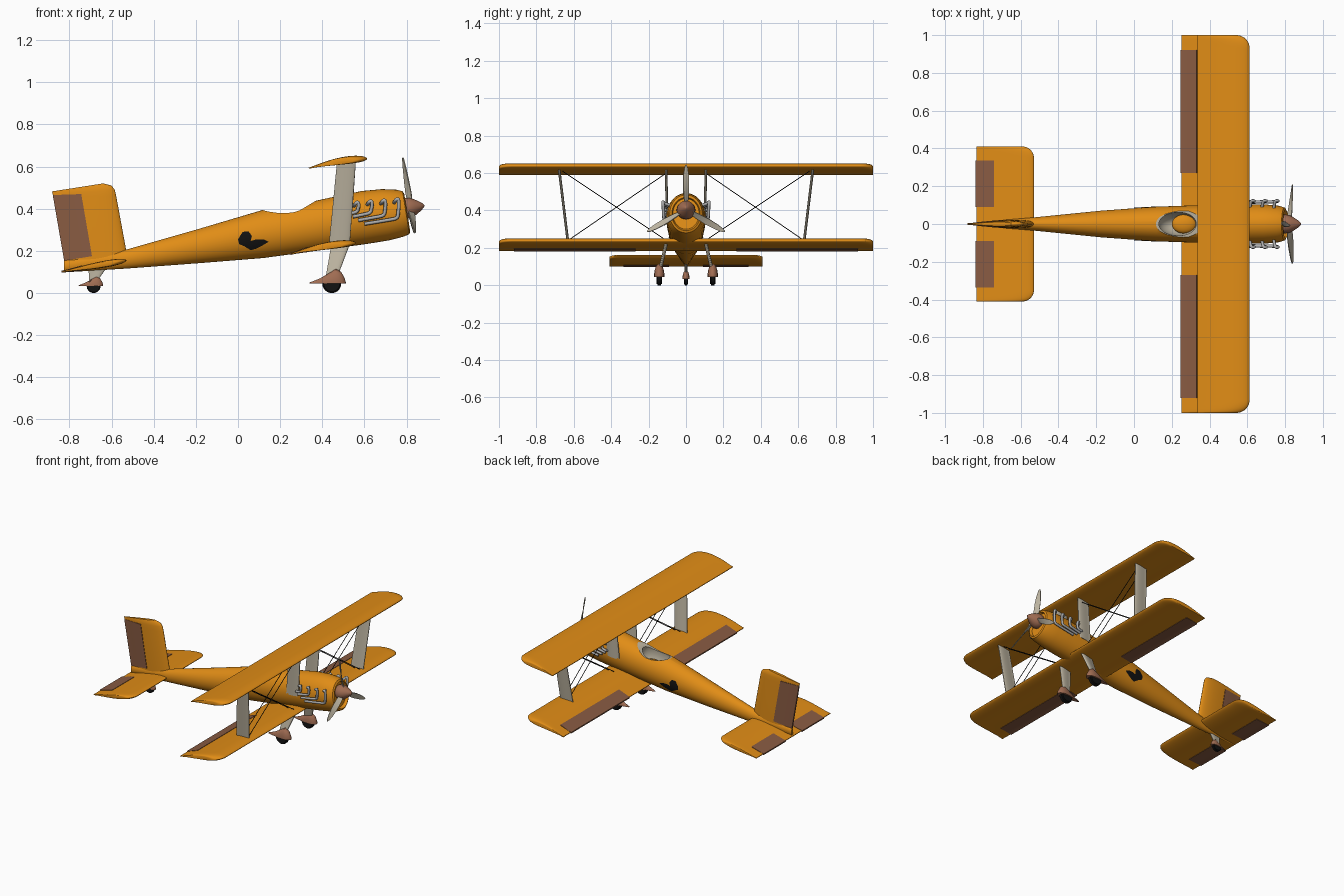
import bpy, bmesh, math
from mathutils import Vector as V, Matrix

if "Cube" in bpy.data.objects:
    bpy.data.objects.remove(bpy.data.objects["Cube"])


def paint(name, r, g, b):
    m = bpy.data.materials.new(name)
    m.diffuse_color = (r, g, b, 1)
    m.use_nodes = True
    m.node_tree.nodes["Principled BSDF"].inputs["Base Color"].default_value = m.diffuse_color
    return m


ORANGE = paint("orange", .75, .265, .008)
BROWN = paint("light_brown", .35, .15, .085)
DARK = paint("control_brown", .25, .105, .055)
BEIGE = paint("beige", .50, .45, .35)
STEEL = paint("steel", .42, .42, .42)
BLACK = paint("black", .006, .006, .006)
TILT = math.radians(9)


def finish(name, bm, mats, angle=40):
    bmesh.ops.recalc_face_normals(bm, faces=bm.faces)
    me = bpy.data.meshes.new(name)
    bm.to_mesh(me)
    bm.free()
    ob = bpy.data.objects.new(name, me)
    bpy.context.collection.objects.link(ob)
    for m in mats:
        me.materials.append(m)
    smooth(ob, angle)
    return ob


def smooth(ob, angle=40):
    bpy.ops.object.select_all(action='DESELECT')
    ob.select_set(True)
    bpy.context.view_layer.objects.active = ob
    bpy.ops.object.shade_smooth_by_angle(angle=math.radians(angle))


def skin(name, rings, mats, angle=40):
    """Join closed rings of points into a capped tube."""
    bm = bmesh.new()
    vs = [[bm.verts.new(p) for p in r] for r in rings]
    n = len(vs[0])
    for a, b in zip(vs, vs[1:]):
        for i in range(n):
            bm.faces.new((a[i], a[(i + 1) % n], b[(i + 1) % n], b[i]))
    bm.faces.new(vs[0])
    bm.faces.new(vs[-1])
    return finish(name, bm, mats, angle)


def loft(name, stations, mats, y=0, half=False, n=40):
    """Elliptic (or half-elliptic) body along x: (x, top, bottom, half width, lean)."""
    rings = []
    for x, zt, zb, w, *lean in stations:
        c, h = (zb, zt - zb) if half else ((zt + zb) / 2, (zt - zb) / 2)
        k = lean[0] if lean else 0
        span = math.pi / (n - 1) if half else math.tau / n
        rings.append([(x - k * h * math.sin(i * span), y + w * math.cos(i * span),
                       c + h * math.sin(i * span)) for i in range(n)])
    return skin(name, rings, mats)


def foil(name, sections, mat, camber=0, t0=0, t1=1, pad=0, n=14):
    """Aerofoil body through (leading point, trailing point, thickness) sections."""
    mid = lambda s: V(s[0]) + V(s[1])
    span = mid(sections[-1]) - mid(sections[0])
    rings = []
    for le, te, th in sections:
        le, ch = V(le), V(te) - V(le)
        nm = span.cross(ch).normalized()
        if nm.z < -1e-6:
            nm = -nm
        top, bot = [], []
        for i in range(n + 1):
            u = i / n
            t = t0 + (t1 - t0) * (u * u if t0 == 0 else u)
            s = min(t, 1)
            h = 5 * (.2969 * s**.5 - .126 * s - .3516 * s**2 + .2843 * s**3 - .1015 * s**4)
            h = max(h * th, .0025) + pad if i else (h * th + pad if t0 else 0.001)
            c = camber * th * 4 * s * (1 - s)
            top.append(le + ch * t + nm * (c + h))
            bot.append(le + ch * t + nm * (c - h))
        rings.append(top + bot[::-1])
    return skin(name, rings, [mat])


# fuselage
BODY = [(-.825, .155, .098, .010), (-.53, .206, .116, .035), (-.18, .306, .142, .07),
        (.12, .395, .166, .092), (.37, .438, .2, .1), (.48, .462, .215, .104),
        (.6, .484, .233, .105, .1), (.7, .493, .25, .103, .14), (.77, .49, .268, .096, .16),
        (.797, .483, .28, .087, .16), (.803, .47, .292, .076, .16),
        (.785, .463, .3, .07, .16)]
body = loft("fuselage", BODY, [ORANGE, BEIGE])


def cut(ob, cutter):
    for p in cutter.data.polygons:
        p.material_index = 1
    mod = ob.modifiers.new("cut", 'BOOLEAN')
    mod.object, mod.operation, mod.solver = cutter, 'DIFFERENCE', 'EXACT'
    bpy.context.view_layer.objects.active = ob
    bpy.ops.object.modifier_apply(modifier="cut")
    bpy.data.objects.remove(cutter)


# cockpit: saddle-shaped rim, then a hollow
saddle = [(.112, .395), (.14, .387), (.18, .381), (.22, .379), (.26, .382), (.29, .391),
          (.32, .408), (.37, .438), (.37, .6), (.11, .6)]
cut(body, skin("saddle_cutter", [[(x, s * .2, z) for x, z in saddle] for s in (-1, 1)],
               [ORANGE, BEIGE]))
bm = bmesh.new()
bmesh.ops.create_uvsphere(bm, u_segments=32, v_segments=16, radius=1, matrix=Matrix.Translation(
    (.235, 0, .37)) @ Matrix.Diagonal((.105, .062, .1, 1)))
cut(body, finish("hollow_cutter", bm, [ORANGE, BEIGE]))
smooth(body, 35)
bm = bmesh.new()
bmesh.ops.create_uvsphere(bm, u_segments=24, v_segments=12, radius=1, matrix=Matrix.Translation(
    (.265, 0, .315)) @ Matrix.Diagonal((.065, .05, .025, 1)))
finish("seat", bm, [ORANGE])


# wings and tailplane, front corners rounded
def wing_sections(le, te, half, th, r):
    tip = []
    for i in range(9):
        a = i / 8 * math.pi / 2
        f = r * (1 - math.cos(a))
        k = f / (le[0] - te[0])
        tip.append((half - r + r * math.sin(a), (le[0] - f, le[1] + (te[1] - le[1]) * k),
                    th * (1 - .35 * (i / 8)**3)))
    sec = lambda y, l, t: ((l[0], y, l[1]), (te[0], y, te[1]), t)
    return [sec(-y, l, t) for y, l, t in reversed(tip)] + [sec(y, l, t) for y, l, t in tip]


UP = ((.612, .638), (.336, .592))
LOW = ((.56, .238), (.252, .186))
TAIL = ((-.53, .155), (-.833, .102))
foil("upper_wing", wing_sections(*UP, 1, .036, .07), ORANGE, .25)
foil("lower_wing", wing_sections(*LOW, 1, .036, .07), ORANGE, .25)
foil("tailplane", wing_sections(*TAIL, .41, .032, .06), ORANGE)


def flap(name, edge, y0, y1, th, camber, t0):
    (lx, lz), (tx, tz) = edge
    foil(name, [((lx, y, lz), (tx, y, tz), th) for y in sorted((y0, y1))], DARK, camber,
         t0, 1.015, .0025, 6)


for s, side in ((-1, "right"), (1, "left")):
    flap(side + "_aileron", LOW, s * .27, s * .92, .036, .25, .73)
    flap(side + "_elevator", TAIL, s * .09, s * .335, .032, 0, .69)

# fin and rudder
foil("fin", [((-.525, 0, .15), (-.82, 0, .115), .045), ((-.53, 0, .2), (-.824, 0, .155), .045),
             ((-.578, 0, .46), (-.874, 0, .45), .036), ((-.585, 0, .49), (-.879, 0, .467), .034),
             ((-.6, 0, .51), (-.881, 0, .475), .03), ((-.64, 0, .52), (-.883, 0, .482), .02)],
     ORANGE)
foil("rudder", [((-.535, 0, .2), (-.822, 0, .154), .045),
                ((-.582, 0, .475), (-.876, 0, .465), .036)], DARK, 0, .55, 1.01, .003, 6)


# bracing wires and exhaust pipes
def tube(name, pts, r, mat):
    cu = bpy.data.curves.new(name, 'CURVE')
    cu.dimensions, cu.bevel_depth, cu.bevel_resolution, cu.use_fill_caps = '3D', r, 2, True
    sp = cu.splines.new('NURBS')
    sp.points.add(len(pts) - 1)
    for p, co in zip(sp.points, pts):
        p.co = (*co, 1)
    sp.order_u, sp.use_endpoint_u, sp.resolution_u = min(3, len(pts)), True, 5
    cu.materials.append(mat)
    ob = bpy.data.objects.new(name, cu)
    bpy.context.collection.objects.link(ob)
    bpy.ops.object.select_all(action='DESELECT')
    ob.select_set(True)
    bpy.context.view_layer.objects.active = ob
    bpy.ops.object.convert(target='MESH')
    smooth(bpy.context.object, 50)


PIPES = [(.57, .422, .39, .53, .383), (.633, .428, .385, .545, .362),
         (.697, .432, .373, .57, .345), (.76, .438, .36, .60, .328)]
for s, side in ((-1, "right"), (1, "left")):
    # wing struts
    foil(side + "_outer_strut", [((.53, s * .63, .225), (.43, s * .63, .215), .014),
                                 ((.56, s * .68, .635), (.47, s * .68, .625), .014)], BEIGE)
    foil(side + "_inner_strut", [((.54, s * .1, .34), (.445, s * .1, .33), .014),
                                 ((.56, s * .107, .635), (.47, s * .107, .625), .014)], BEIGE)
    for x in (.475, .515):
        tube(side + "_wire_rising", [(x, s * .12, .25), (x + .01, s * .66, .61)], .0022, BLACK)
        tube(side + "_wire_falling", [(x, s * .63, .24), (x + .01, s * .105, .6)], .0022, BLACK)
    for x, z, low, ex, ez in PIPES:
        tube(side + "_exhaust_pipe", [(x - .02, s * .085, z - .01), (x - .015, s * .122, z),
             (x, s * .124, z + .012), (x + .004, s * .122, z - .01), (x, s * .12, low + .015),
             (x - .004, s * .118, low - .005), (x - .035, s * .117, low - .012),
             (ex, s * .115, ez)], .0085, STEEL)

# undercarriage: spats, wheels, legs
SPAT = [(-.105, .005, .004), (-.055, .025, .016), (-.015, .048, .025), (.02, .07, .028),
        (.045, .055, .025), (.06, .028, .015), (.067, .005, .004)]


def wheel(name, x, y, r, k):
    loft(name + "_spat", [(x + a * k, r + h * k, r, w * k) for a, h, w in SPAT], [BROWN], y,
         True, 20)
    bm = bmesh.new()
    bmesh.ops.create_cone(bm, cap_ends=True, segments=32, radius1=r, radius2=r, depth=.032 * k,
                          matrix=Matrix.Translation((x, y, r)) @ Matrix.Rotation(math.pi / 2, 4, 'X'))
    rim = [e for e in bm.edges if len({round(v.co.y, 4) for v in e.verts}) == 1]
    bmesh.ops.bevel(bm, geom=rim, offset=.007 * k, segments=3, affect='EDGES')
    finish(name + "_wheel", bm, [BLACK])


for s, side in ((-1, "right"), (1, "left")):
    wheel(side + "_main", .445, s * .143, .045, 1)
    foil(side + "_gear_leg", [((.475, s * .14, .085), (.415, s * .14, .065), .018),
                              ((.53, s * .105, .23), (.44, s * .105, .215), .018)], BEIGE)
wheel("tail", -.685, 0, .033, .68)
foil("tail_leg", [((-.665, 0, .06), (-.705, 0, .05), .014),
                  ((-.62, 0, .125), (-.71, 0, .12), .014)], BEIGE)

# propeller and spinner
hub = V((.82, 0, .405))
axis = V((math.cos(TILT), 0, math.sin(TILT)))
up = V((-math.sin(TILT), 0, math.cos(TILT)))
for k in range(3):
    d = Matrix.Rotation(math.tau * k / 3, 3, axis) @ up
    t = axis.cross(d)
    secs = []
    for r, w, b in ((.02, .012, 60), (.07, .018, 48), (.13, .019, 33), (.19, .015, 25),
                    (.225, .009, 22), (.24, .003, 20)):
        b = math.radians(b)
        c = (t * math.cos(b) + axis * math.sin(b)) * w
        secs.append((hub + d * r + c, hub + d * r - c, .2 * w))
    foil("propeller_blade", secs, BEIGE)
spin = loft("spinner", [(a, r, -r, r) for a, r in ((-.035, .045), (-.02, .05), (0, .047), (.02, .038),
            (.045, .022), (.06, .01), (.066, .002))], [BROWN], 0, False, 28)
spin.rotation_euler.y = -TILT
spin.location = hub


# dark painted patch on each flank, laid on the fuselage surface
def flank(x, z):
    for a, b in zip(BODY, BODY[1:]):
        if a[0] <= x <= b[0]:
            f = (x - a[0]) / (b[0] - a[0])
            zt, zb, w = (a[i] + (b[i] - a[i]) * f for i in (1, 2, 3))
            q = (2 * z - zt - zb) / (zt - zb)
            return w * math.sqrt(max(0, 1 - q * q)) + .003


PATCH = [(.0, .255), (.022, .29), (.05, .293), (.066, .27), (.06, .247), (.09, .255), (.12, .255),
         (.145, .243), (.115, .225), (.085, .21), (.06, .203), (.03, .222), (.005, .232)]
for s, side in ((-1, "right"), (1, "left")):
    bm = bmesh.new()
    at = lambda x, z: bm.verts.new((x, s * flank(x, z), z))
    cx, cz = .052, .236
    rings = [[at(cx + (x - cx) * f, cz + (z - cz) * f) for x, z in PATCH] for f in (.35, .7, 1)]
    n = len(PATCH)
    bm.faces.new(rings[0])
    for a, b in zip(rings, rings[1:]):
        for i in range(n):
            bm.faces.new((a[i], a[(i + 1) % n], b[(i + 1) % n], b[i]))
    ob = finish(side + "_flank_patch", bm, [BLACK])
    if ob.data.polygons[0].normal.y * s < 0:
        ob.data.flip_normals()
